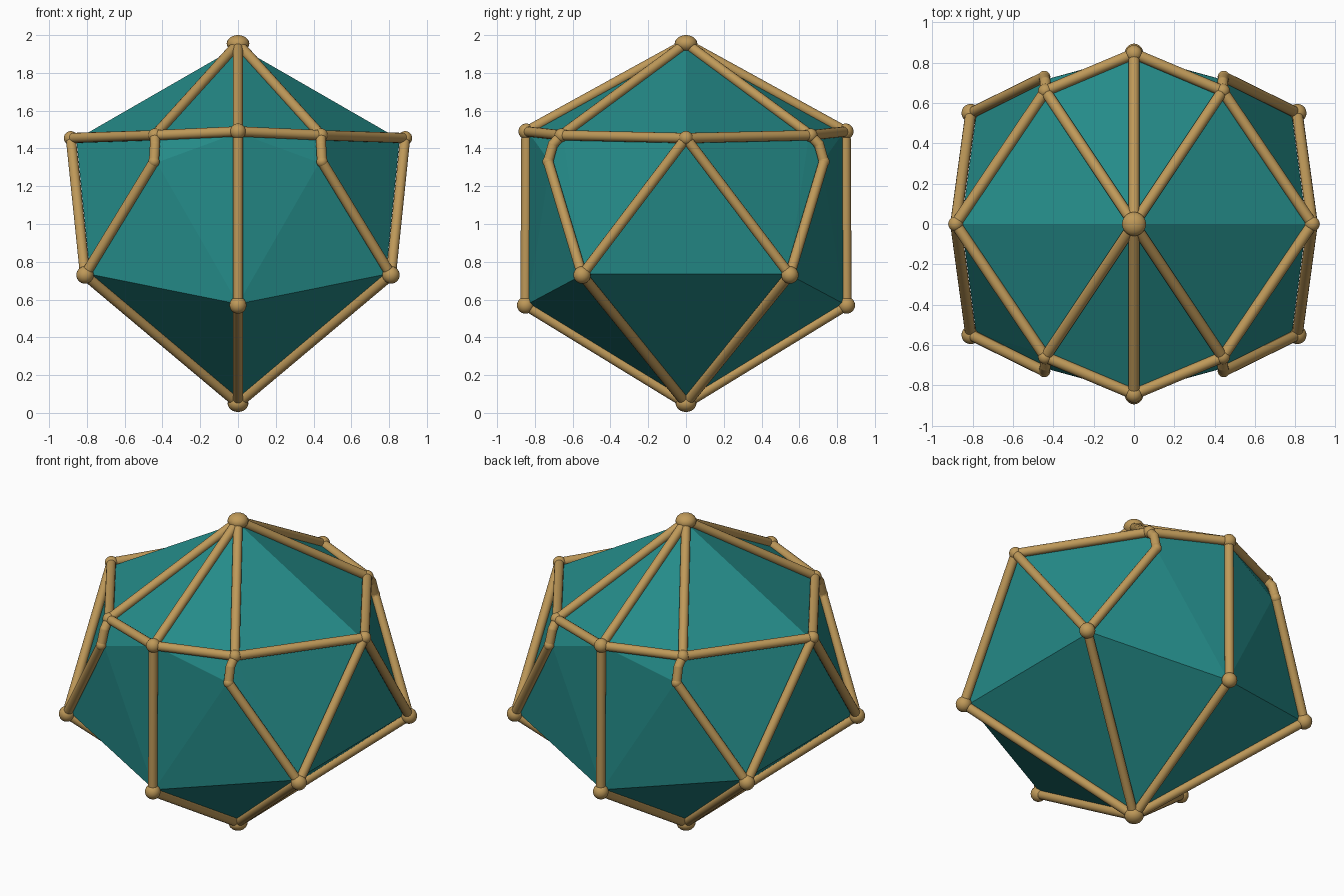
import bpy
import bmesh
from mathutils import Vector

cube = bpy.data.objects.get("Cube")
if cube:
    bpy.data.objects.remove(cube, do_unlink=True)


def material(name, color, rough):
    m = bpy.data.materials.new(name)
    m.use_nodes = True
    m.diffuse_color = color
    bsdf = m.node_tree.nodes["Principled BSDF"]
    bsdf.inputs["Base Color"].default_value = color
    bsdf.inputs["Roughness"].default_value = rough
    return m


teal = material("teal panel", (0.018, 0.26, 0.25, 1), 0.6)
gold = material("dull gold", (0.52, 0.32, 0.10, 1), 0.5)


def make_object(name, bm, mat, smooth):
    mesh = bpy.data.meshes.new(name)
    for f in bm.faces:
        f.smooth = smooth
    bm.to_mesh(mesh)
    bm.free()
    mesh.materials.append(mat)
    obj = bpy.data.objects.new(name, mesh)
    bpy.context.collection.objects.link(obj)
    return obj


# Key points of one quarter, mirrored in x and y
POINTS = {
    "top": (0, 0, 1.955),
    "bottom": (0, 0, 0.05),
    "front_high": (0, -0.845, 1.49),
    "front_low": (0, -0.85, 0.57),
    "side": (0.885, 0, 1.455),
    "corner": (0.44, -0.66, 1.47),
    "corner_bend": (0.44, -0.705, 1.42),
    "corner_knee": (0.445, -0.73, 1.33),
    "low_corner": (0.81, -0.55, 0.73),
}
RADIUS = 0.027
SIGNS = [(sx, sy) for sx in (1, -1) for sy in (1, -1)]


def mirrored(name):
    x, y, z = POINTS[name]
    return sorted({(x * sx + 0.0, y * sy + 0.0, z) for sx, sy in SIGNS})


# Faceted core set slightly inside the frame
bm = bmesh.new()
for name in POINTS:
    if name != "corner_bend":
        for x, y, z in mirrored(name):
            bm.verts.new((x * 0.967, y * 0.985, 1 + (z - 1) * 0.985))
bmesh.ops.convex_hull(bm, input=bm.verts[:])
bmesh.ops.recalc_face_normals(bm, faces=bm.faces[:])
make_object("faceted_core", bm, teal, False)

# Frame bars, each pair of points repeated around the model
CHAINS = [
    ("top", "front_high", "front_low", "bottom"),
    ("top", "corner", "corner_bend", "corner_knee", "low_corner", "bottom"),
    ("front_high", "corner", "side", "low_corner"),
]
segments = set()
for chain in CHAINS:
    for a, b in zip(chain, chain[1:]):
        for sx, sy in SIGNS:
            ends = [tuple(c * s + 0.0 for c, s in zip(POINTS[n], (sx, sy, 1)))
                    for n in (a, b)]
            segments.add(tuple(ends))

bm = bmesh.new()
for a, b in sorted(segments):
    a, b = Vector(a), Vector(b)
    d = b - a
    matrix = d.to_track_quat("Z", "Y").to_matrix().to_4x4()
    matrix.translation = (a + b) / 2
    bmesh.ops.create_cone(bm, segments=16, radius1=RADIUS, radius2=RADIUS,
                          depth=d.length, matrix=matrix, cap_ends=False)
make_object("frame_bars", bm, gold, True)

# Rounded joints where the bars meet
JOINTS = {"top": 0.06, "bottom": 0.055, "front_high": 0.042, "front_low": 0.045,
          "side": 0.037, "corner": 0.036, "corner_bend": RADIUS,
          "corner_knee": 0.03, "low_corner": 0.046}
bm = bmesh.new()
for name, r in JOINTS.items():
    for p in mirrored(name):
        start = len(bm.verts)
        made = bmesh.ops.create_uvsphere(bm, u_segments=20, v_segments=12, radius=r)
        flat = 0.045 / r if name in ("top", "bottom") else 1
        bmesh.ops.scale(bm, vec=(1, 1, flat), verts=made["verts"])
        bmesh.ops.translate(bm, vec=p, verts=made["verts"])
make_object("frame_joints", bm, gold, True)
